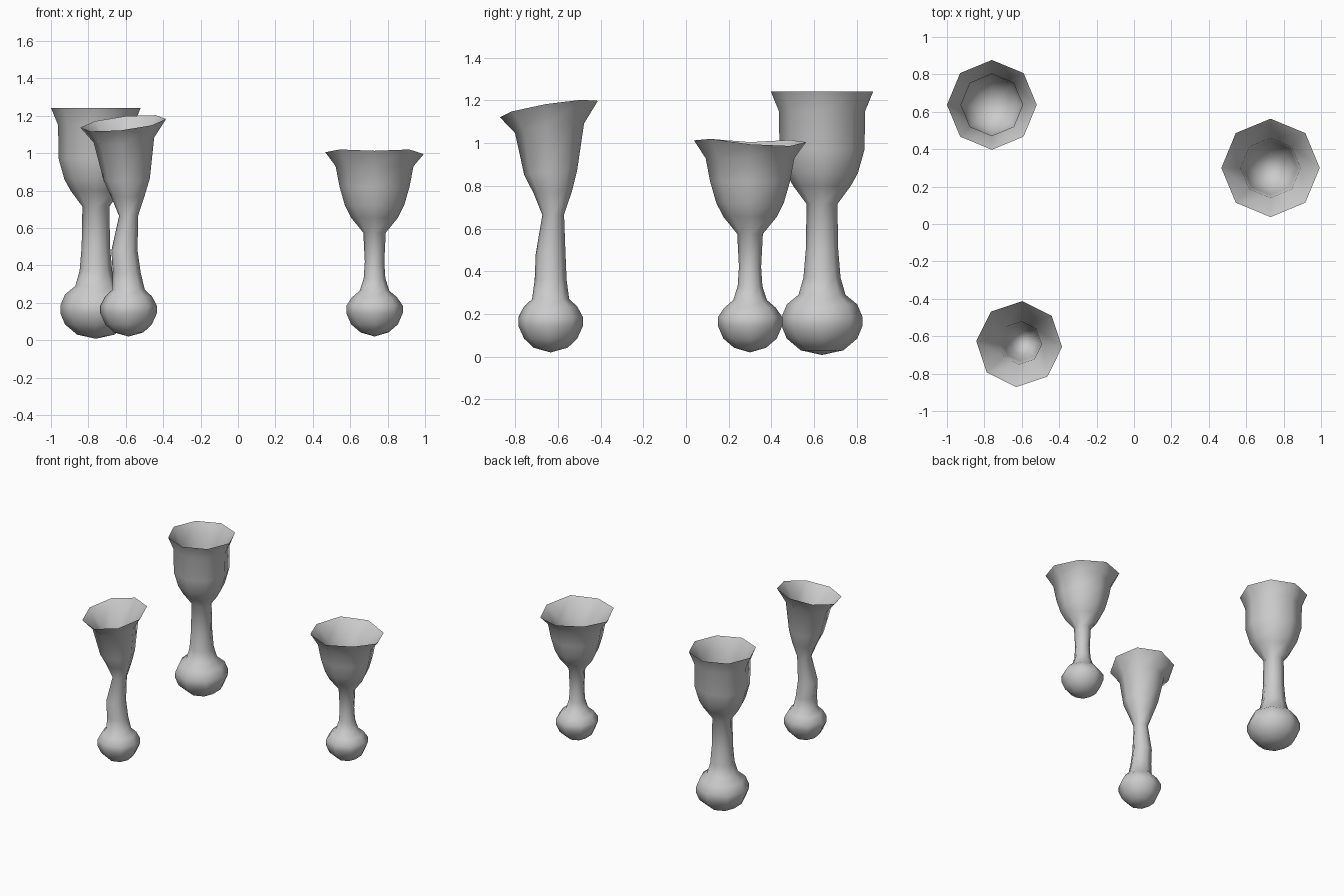
import bpy, bmesh, math

SIDES = 8


def goblet(name, centre, outer, inner, rim, turn=0.0, lean=(0.0, 0.0), lean_from=0.6, wave=None):
    """Loft octagonal rings up the outside, over the rim and down inside.
    Each ring is (z, radius, x shift, y shift)."""
    bm = bmesh.new()
    rings = []
    levels = outer + [rim] + inner
    rim_index = len(outer)
    for i, lv in enumerate(levels):
        z, r, dx, dy = (tuple(lv) + (0, 0))[:4]
        k = min(1, max(0, (z - lean_from) / (rim[0] - lean_from)))
        ring = []
        for s in range(SIDES):
            a = math.tau * s / SIDES + turn
            x, y = r * math.cos(a), r * math.sin(a)
            h = z + k * (lean[0] * x + lean[1] * y)
            if i == rim_index and wave:
                h += wave[s]
            ring.append(bm.verts.new((centre[0] + dx + x, centre[1] + dy + y, h)))
        rings.append(ring)
    for lo, hi in zip(rings, rings[1:]):
        for s in range(SIDES):
            t = (s + 1) % SIDES
            bm.faces.new((lo[s], lo[t], hi[t], hi[s]))
    # close the foot and the bottom of the cup with low points
    for ring, drop in ((rings[0], 0.022), (rings[-1], 0.02)):
        c = sum((v.co for v in ring), ring[0].co * 0) / SIDES
        tip = bm.verts.new((c.x, c.y, c.z - drop))
        for s in range(SIDES):
            bm.faces.new((ring[s], ring[(s + 1) % SIDES], tip))
    bmesh.ops.recalc_face_normals(bm, faces=bm.faces[:])
    for f in bm.faces:
        f.smooth = True
    # crisp lip
    lip = rings[rim_index]
    for s in range(SIDES):
        bm.edges.get((lip[s], lip[(s + 1) % SIDES])).smooth = False
    me = bpy.data.meshes.new(name)
    bm.to_mesh(me)
    bm.free()
    ob = bpy.data.objects.new(name, me)
    bpy.context.collection.objects.link(ob)
    return ob


# tall straight goblet
goblet("tall_goblet", (-0.76, 0.637),
       [(0.03, 0.10), (0.085, 0.165), (0.145, 0.19), (0.185, 0.19), (0.245, 0.165),
        (0.29, 0.11), (0.37, 0.087), (0.5, 0.076), (0.715, 0.072),
        (0.80, 0.135), (0.86, 0.168), (0.97, 0.199), (1.15, 0.202)],
       [(1.12, 0.165), (0.97, 0.17), (0.87, 0.145), (0.79, 0.085)],
       (1.243, 0.24), lean_from=0.7)

# short wide goblet with an uneven lip
goblet("short_goblet", (0.73, 0.30),
       [(0.042, 0.075), (0.085, 0.125), (0.145, 0.151), (0.185, 0.151), (0.23, 0.12),
        (0.265, 0.079), (0.33, 0.058), (0.42, 0.052), (0.575, 0.06),
        (0.655, 0.125), (0.72, 0.158), (0.82, 0.187), (0.93, 0.208)],
       [(0.90, 0.16), (0.80, 0.145), (0.71, 0.115), (0.65, 0.06)],
       (1.005, 0.263),
       wave=[-0.01, -0.018, 0, 0.01, 0, 0.015, 0.008, 0.015])

# bent goblet with a tilted cup
goblet("bent_goblet", (-0.585, -0.634),
       [(0.042, 0.08), (0.085, 0.125), (0.145, 0.152), (0.185, 0.152), (0.235, 0.125),
        (0.27, 0.087), (0.36, 0.075, -0.01, 0), (0.48, 0.07, -0.022, 0),
        (0.665, 0.051, 0, 0.012), (0.77, 0.09, -0.004, 0.01),
        (0.86, 0.124, -0.01, 0), (1.07, 0.162, -0.025, -0.005)],
       [(1.02, 0.115, -0.024, -0.002), (0.90, 0.10, -0.015, 0), (0.80, 0.075, -0.006, 0.006),
        (0.75, 0.045, -0.004, 0.01)],
       (1.16, 0.23, -0.029, -0.008),
       turn=math.radians(-4), lean=(0.11, 0.16))
